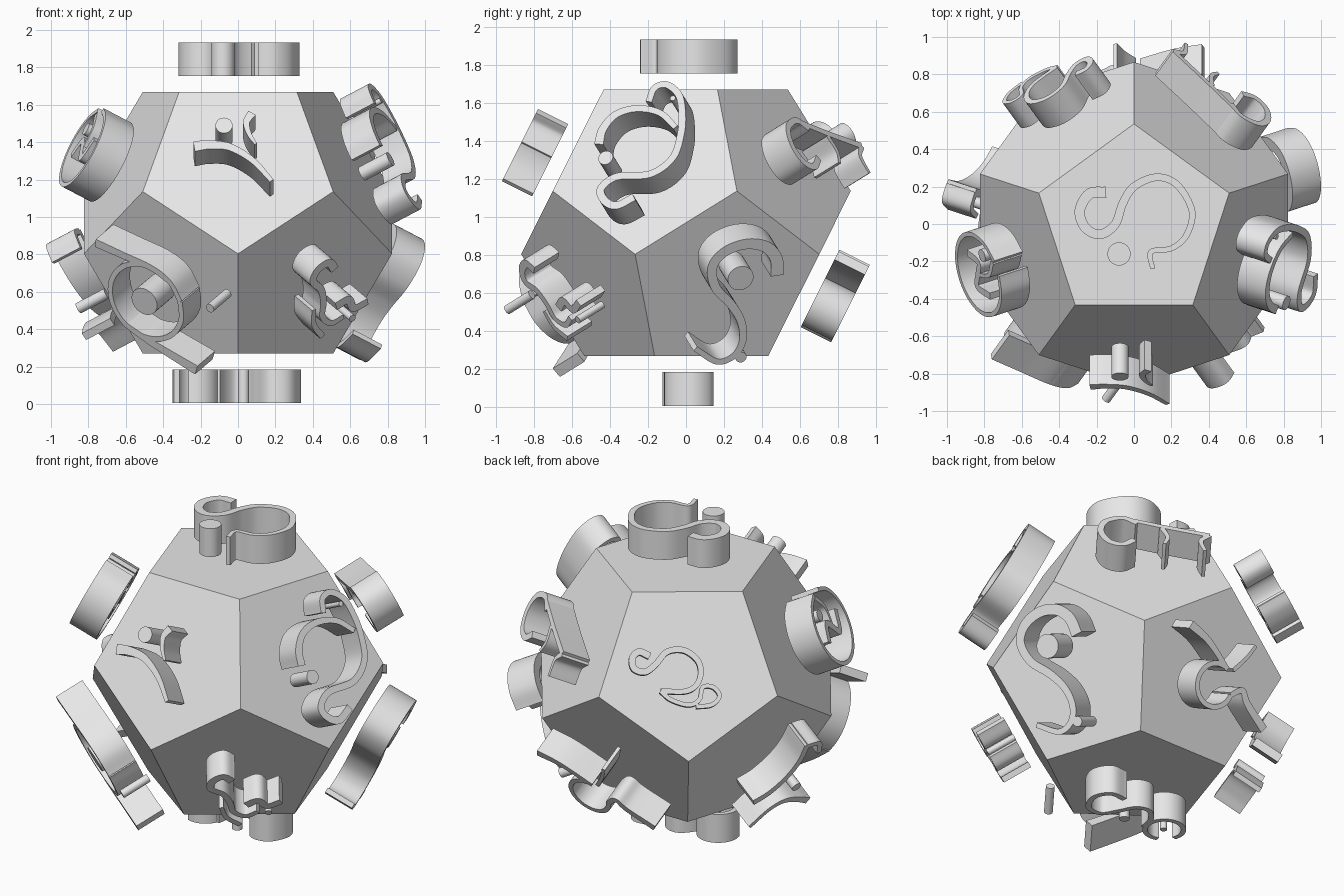
import bpy, bmesh, math
from mathutils import Vector, Matrix

if "Cube" in bpy.data.objects:
    bpy.data.objects.remove(bpy.data.objects["Cube"])

CZ = 0.97            # height of the solid's centre
NEAR, FAR = 0.785, 0.963   # floating ornament layer, distance from the centre

grey = bpy.data.materials.new("light_grey")
grey.diffuse_color = (0.8, 0.8, 0.8, 1)
grey.use_nodes = True
grey.node_tree.nodes["Principled BSDF"].inputs["Base Color"].default_value = grey.diffuse_color


def finish(bm, name, matrix=None, smooth=False):
    bmesh.ops.recalc_face_normals(bm, faces=bm.faces)
    me = bpy.data.meshes.new(name)
    bm.to_mesh(me)
    bm.free()
    me.materials.append(grey)
    ob = bpy.data.objects.new(name, me)
    bpy.context.collection.objects.link(ob)
    if matrix:
        ob.matrix_world = matrix
    if smooth:
        bpy.ops.object.select_all(action='DESELECT')
        ob.select_set(True)
        bpy.context.view_layer.objects.active = ob
        bpy.ops.object.shade_smooth_by_angle(angle=math.radians(35))
    return ob


# twelve-sided body: hull of four rings of five points, coplanar triangles merged
bm = bmesh.new()
for r, z, a0 in ((0.535, 0.70, 90), (0.866, 0.166, 90), (0.866, -0.166, 54), (0.535, -0.70, 54)):
    for k in range(5):
        a = math.radians(a0 + 72 * k)
        bm.verts.new((r * math.cos(a), r * math.sin(a), CZ + z))
bmesh.ops.convex_hull(bm, input=bm.verts)
bmesh.ops.dissolve_limit(bm, angle_limit=math.radians(3), verts=bm.verts, edges=bm.edges)
finish(bm, "twelve_sided_body")


def face_frame(azimuth, side):
    """Local axes (right, up, out) of one face; side is 1 upper ring, -1 lower ring."""
    a = math.radians(azimuth)
    c, s = math.cos(a), math.sin(a)
    n = Vector((0.8944 * c, 0.8944 * s, 0.4472 * side))
    u = Vector((-s, c, 0))
    return frame(u, n.cross(u), n)


def frame(u, v, n):
    m = Matrix((u, v, n)).transposed().to_4x4()
    m.translation = (0, 0, CZ)
    return m


def spline(pts, steps=8):
    p = [Vector(q) for q in pts]
    if len(p) == 2:
        return p
    p = [2 * p[0] - p[1]] + p + [2 * p[-1] - p[-2]]
    out = []
    for a, b, c, d in zip(p, p[1:], p[2:], p[3:]):
        for i in range(steps):
            t = i / steps
            out.append(0.5 * (2 * b + (c - a) * t + (2 * a - 5 * b + 4 * c - d) * t * t
                              + (3 * b - a - 3 * c + d) * t ** 3))
    return out + [p[-2]]


def ring(x, y, r, start=0, end=360, n=12):
    return [(x + r * math.cos(math.radians(start + (end - start) * i / n)),
             y + r * math.sin(math.radians(start + (end - start) * i / n))) for i in range(n + 1)]


def band(bm, pts, w0, w1):
    """Curved upright strip that follows pts, its width running from w0 to w1."""
    path = spline(pts)
    rows = []
    for i, p in enumerate(path):
        t = (path[min(i + 1, len(path) - 1)] - path[max(i - 1, 0)]).normalized()
        w = (w0 + (w1 - w0) * i / (len(path) - 1)) / 2
        o = Vector((-t.y, t.x)) * w
        rows.append([bm.verts.new((q.x, q.y, z)) for q, z in
                     ((p + o, NEAR), (p - o, NEAR), (p - o, FAR), (p + o, FAR))])
    for a, b in zip(rows, rows[1:]):
        for j in range(4):
            k = (j + 1) % 4
            bm.faces.new((a[j], a[k], b[k], b[j]))
    bm.faces.new(rows[0])
    bm.faces.new(rows[-1])


def peg(bm, x, y, r):
    bmesh.ops.create_cone(bm, cap_ends=True, segments=32, radius1=r, radius2=r, depth=FAR - NEAR,
                          matrix=Matrix.Translation((x, y, (NEAR + FAR) / 2)))


def ornament(name, matrix, bands, pegs=()):
    bm = bmesh.new()
    for pts, w0, w1 in bands:
        band(bm, pts, w0, w1)
    for p in pegs:
        peg(bm, *p)
    finish(bm, name, matrix, smooth=True)


# top and bottom ornaments
ornament("top_ornament", frame(Vector((1, 0, 0)), Vector((0, 1, 0)), Vector((0, 0, 1))), [
    ([(-.15, .17), (-.24, .16), (-.29, .07), (-.26, -.02), (-.18, -.055), (-.10, .0), (-.06, .11),
      (0, .20), (.12, .25), (.23, .21), (.31, .07), (.28, -.06), (.20, -.13), (.09, -.15), (.10, -.24)], .06, .025)],
    [(-.08, -.16, .062)])
ornament("bottom_ornament", frame(Vector((1, 0, 0)), Vector((0, -1, 0)), Vector((0, 0, -1))), [
    ([(.17, -.12), (.27, -.12), (.32, -.03), (.27, .08), (.17, .09), (.11, .0), (.06, -.09),
      (-.02, -.11), (-.09, -.04), (-.11, .05)], .035, .03),
    (ring(-.225, 0, .11, -200, 110), .03, .03)],
    [(.03, .05, .03), (-.22, 0, .02)])

# upper ring ornaments
ornament("front_upper_ornament", face_frame(-90, 1), [
    ([(-.235, -.025), (-.15, -.015), (-.04, -.03), (.08, -.11), (.18, -.23)], .06, .025),
    ([(.075, .175), (.045, .12), (.06, .05), (.095, -.01)], .045, .015)],
    [(-.075, .10, .046)])
ornament("right_upper_ornament", face_frame(-18, 1), [
    ([(.04, .23), (.06, .31), (.125, .33), (.20, .27), (.235, .16), (.245, .04), (.22, -.10),
      (.11, -.195), (-.07, -.21), (-.15, -.28), (-.12, -.35), (-.05, -.38), (.04, -.33)], .035, .045),
    ([(-.20, -.02), (-.19, .07), (-.13, .155), (-.02, .19), (.11, .165), (.21, .08)], .05, .03)],
    [(-.15, -.10, .04), (.17, .25, .015)])
ornament("back_right_upper_ornament", face_frame(54, 1), [
    ([(-.04, .07), (-.12, .12), (-.22, .08), (-.25, -.02), (-.21, -.12), (-.13, -.15), (-.06, -.10)], .035, .04),
    ([(-.10, .11), (.12, .04), (.37, -.03)], .03, .035),
    ([(.10, .03), (.13, -.06), (.11, -.13)], .03, .02),
    ([(.37, -.03), (.32, -.09), (.34, -.19)], .035, .02)])
ornament("back_left_upper_ornament", face_frame(126, 1), [
    ([(-.22, .06), (-.28, .085), (-.32, .05), (-.31, -.01), (-.25, -.03), (-.19, .01), (-.12, .085),
      (-.02, .09), (.06, .02), (.06, -.08), (-.01, -.14), (-.16, -.14)], .04, .03),
    ([(-.16, -.14), (-.10, -.19), (0, -.22), (.06, -.19), (.08, -.12), (.14, -.12),
      (.175, -.17), (.13, -.22), (.04, -.23)], .025, .025)])
ornament("left_upper_ornament", face_frame(198, 1), [
    (ring(0, -.03, .225, 100, 440), .025, .025),
    ([(-.13, -.08), (-.06, .01), (.0, -.04), (.06, -.09), (.13, .02)], .04, .04),
    ([(-.04, .17), (.02, .08), (.0, -.04)], .03, .02)],
    [(-.09, .08, .035)])

# lower ring ornaments
ornament("back_lower_ornament", face_frame(90, -1), [
    ([(-.37, .20), (-.22, .15), (-.04, .04)], .05, .03),
    (ring(-.09, -.07, .125, 80, 350), .03, .03),
    ([(.03, -.09), (.10, -.04), (.16, -.10), (.32, -.20)], .03, .05),
    ([(.0, .05), (.06, .14), (.10, .23)], .025, .02)])
ornament("left_lower_ornament", face_frame(162, -1), [
    ([(-.15, -.05), (-.05, .0), (.04, .10), (.09, .22), (.10, .35)], .05, .04),
    ([(.10, .34), (.19, .33), (.22, .24)], .035, .03),
    ([(-.10, -.28), (0, -.17), (.10, -.13), (.21, -.16), (.29, -.20)], .03, .045)],
    [(.15, -.03, .03)])
ornament("right_lower_ornament", face_frame(18, -1), [
    ([(.20, .17), (.18, .27), (.11, .34), (0, .355), (-.11, .31), (-.165, .22), (-.13, .10), (-.03, .0),
      (.04, -.10), (.065, -.21), (.03, -.30), (-.06, -.335), (-.19, -.26)], .07, .03)],
    [(0, .155, .07), (.07, -.31, .03)])
ornament("front_left_lower_ornament", face_frame(234, -1), [
    (ring(.02, .01, .225), .03, .03),
    ([(-.20, .36), (-.03, .28), (.12, .21), (.21, .13)], .05, .03),
    ([(-.17, -.12), (-.06, -.21), (.07, -.30), (.22, -.40)], .03, .06)],
    [(.01, .01, .08), (.43, -.03, .025)])
ornament("front_right_lower_ornament", face_frame(306, -1), [
    ([(-.05, .20), (-.10, .24), (-.16, .20), (-.17, .13), (-.10, .08), (-.06, .0), (-.04, -.08),
      (.03, -.12), (.10, -.08)], .05, .03),
    ([(.03, -.02), (.10, .02), (.15, -.03), (.23, .01)], .05, .04),
    ([(-.11, -.04), (-.08, -.13), (.0, -.20)], .025, .035)],
    [(.16, -.09, .02)])
